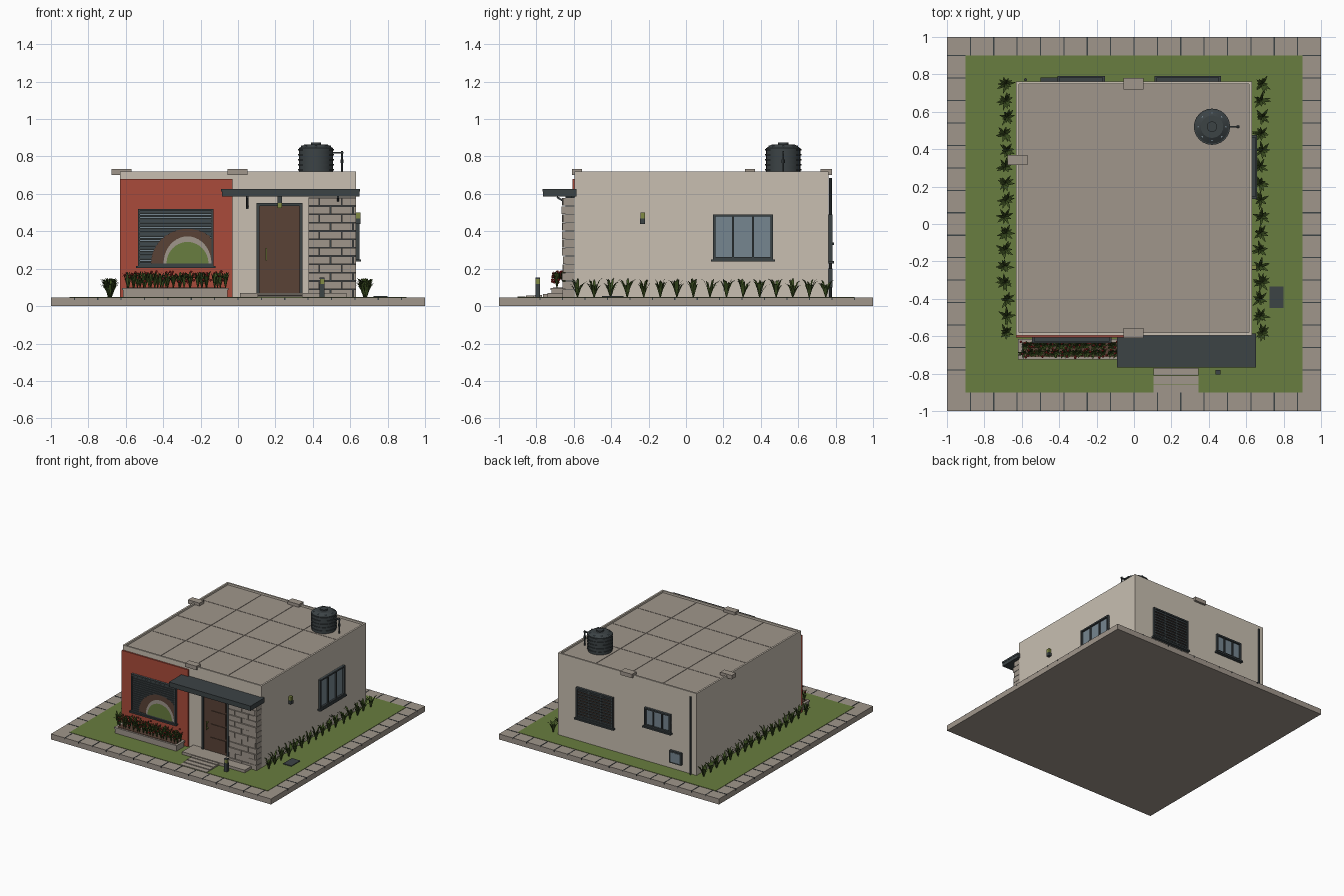
import bpy, bmesh, math, random
from mathutils import Vector, Matrix

random.seed(4)
cube = bpy.data.objects.get("Cube")
if cube:
    bpy.data.objects.remove(cube)


def material(name, r, g, b):
    m = bpy.data.materials.new(name)
    m.use_nodes = True
    m.diffuse_color = (r, g, b, 1)
    m.node_tree.nodes["Principled BSDF"].inputs["Base Color"].default_value = (r, g, b, 1)
    return m


WALL = material("cream plaster", .58, .52, .44)
STONE = material("grey stone", .35, .305, .26)
LAWN = material("lawn green", .14, .205, .05)
RED = material("terracotta", .40, .07, .043)
DARK = material("charcoal metal", .045, .056, .06)
BROWN = material("brown wood", .10, .055, .037)
GLASS = material("blue grey glass", .18, .24, .28)
LEAF = material("leaf green", .045, .08, .015)
LAMP = material("olive lamp", .22, .26, .06)
BLOOM = material("flower red", .38, .03, .025)


def finish(name, bm, *mats):
    mesh = bpy.data.meshes.new(name)
    bm.to_mesh(mesh)
    bm.free()
    for m in mats:
        mesh.materials.append(m)
    ob = bpy.data.objects.new(name, mesh)
    bpy.context.collection.objects.link(ob)
    return ob


def add_box(bm, x0, x1, y0, y1, z0, z1):
    mid = Vector((x0 + x1, y0 + y1, z0 + z1)) / 2
    size = Matrix.Diagonal((abs(x1 - x0), abs(y1 - y0), abs(z1 - z0), 1))
    return bmesh.ops.create_cube(bm, size=1, matrix=Matrix.Translation(mid) @ size)["verts"]


def boxes(name, mat, *specs):
    bm = bmesh.new()
    for s in specs:
        add_box(bm, *s)
    return finish(name, bm, mat)


def cylinder(bm, x, y, z0, z1, r0, r1=None, n=24):
    bmesh.ops.create_cone(bm, cap_ends=True, segments=n, radius1=r0, radius2=r0 if r1 is None else r1,
                          depth=z1 - z0, matrix=Matrix.Translation((x, y, (z0 + z1) / 2)))


# Site: paving ring with joints, lawn
G = .045
boxes("paving_slab", STONE, (-1, 1, -1, 1, 0, G))
boxes("lawn", LAWN, (-.9, .9, -.9, .9, G - .01, G + .003))
joints = []
for i in range(1, 16):
    p = -1 + i * .125
    q = -.9 + i * .12
    for s in (-1, 1):
        joints.append((p - .003, p + .003, s * .9, s * 1.001, G - .012, G + .002))
        joints.append((s * .9, s * 1.001, q - .003, q + .003, G - .012, G + .002))
boxes("paving_joints", DARK, *joints)

# House shell with a sunken roof deck inside the parapet
bm = bmesh.new()
add_box(bm, -.63, .63, -.595, .762, G, .72)
top = max(bm.faces, key=lambda f: f.calc_center_median().z)
bmesh.ops.inset_region(bm, faces=[top], thickness=.02)
deck = bmesh.ops.extrude_face_region(bm, geom=[top])["geom"]
bmesh.ops.translate(bm, vec=(0, 0, -.015), verts=[v for v in deck if isinstance(v, bmesh.types.BMVert)])
bmesh.ops.delete(bm, geom=[top], context='FACES_ONLY')
for f in deck:
    if isinstance(f, bmesh.types.BMFace):
        f.material_index = 1
finish("house_walls", bm, WALL, STONE)
tiles = []
for i in range(4):
    for j in range(4):
        x, y = -.61 + i * .305, -.575 + j * .33
        tiles.append((x + .002, x + .303, y + .002, y + .328, .70, .708))
boxes("roof_tiles", STONE, *tiles)
boxes("roof_spouts", STONE, (-.055, .05, -.61, -.555, .70, .732),
      (-.055, .05, .72, .78, .70, .732), (-.675, -.57, .315, .37, .70, .732))
boxes("accent_wall", RED, (-.632, -.03, -.607, -.59, G, .68))


# Windows: u runs along the wall, d outwards from it
def on_wall(side, u0, u1, d0, d1, z0, z1):
    if side == "front":
        return (u0, u1, -.607 - d1, -.607 - d0, z0, z1)
    if side == "back":
        return (u0, u1, .762 + d0, .762 + d1, z0, z1)
    return (.63 + d0, .63 + d1, u0, u1, z0, z1)


def window(name, side, u0, u1, z0, z1, panes, slats=0, pane_mat=GLASS):
    t = .012
    bars = [(u0, u0 + t, 0, .02, z0, z1), (u1 - t, u1, 0, .02, z0, z1),
            (u0, u1, 0, .02, z1 - t, z1), (u0, u1, 0, .02, z0, z0 + t),
            (u0 - .01, u1 + .01, 0, .028, z0 - .012, z0)]
    for i in range(1, panes):
        u = u0 + (u1 - u0) * i / panes
        bars.append((u - .005, u + .005, 0, .016, z0, z1))
    for i in range(slats):
        z = z0 + t + (z1 - z0 - 2 * t) * (i + .5) / slats
        bars.append((u0, u1, .009, .017, z - .0065, z + .0065))
    boxes(name + "_frame", DARK, *[on_wall(side, *b) for b in bars])
    boxes(name + "_panes", pane_mat, on_wall(side, u0, u1, 0, .005, z0, z1))


window("front_window", "front", -.535, -.13, .215, .52, 1, 16, GLASS)
window("side_window", "right", .145, .465, .25, .49, 3)
window("back_window", "back", .12, .455, .24, .49, 3, 10, BROWN)
window("back_small_window", "back", -.40, -.165, .34, .49, 3)


# Arched inlay in the front window, three nested half discs
def half_disc(name, mat, r, rz, y):
    bm = bmesh.new()
    pts = [(min(-.27 + r * math.cos(a), -.142), y, .228 + rz * math.sin(a))
           for a in (math.pi * i / 20 for i in range(21))]
    bm.faces.new([bm.verts.new(p) for p in pts])
    finish(name, bm, mat)


half_disc("arch_surround", BROWN, .195, .185, -.6255)
half_disc("arch_ring", STONE, .128, .145, -.6275)
half_disc("arch_garden", LAWN, .112, .115, -.6295)

# Door
boxes("door_frame", DARK, (.10, .115, -.618, -.59, .07, .55), (.33, .345, -.618, -.59, .07, .55),
      (.10, .345, -.618, -.59, .535, .55))
boxes("door_leaf", BROWN, (.11, .335, -.608, -.59, .07, .54))
boxes("door_panels", BROWN, *[(.18, .315, -.613, -.60, .09 + i * .11, .185 + i * .11) for i in range(4)])
boxes("door_handle", LAMP, (.148, .156, -.63, -.622, .245, .31),
      (.148, .156, -.63, -.60, .25, .258), (.148, .156, -.63, -.60, .297, .305))

# Porch, steps and canopy
boxes("porch", STONE, (.01, .58, -.74, -.59, G, .07))
boxes("front_path", STONE, *[(.105, .345, -.90 + i * .045, -.859 + i * .045, G, .052 + i * .004) for i in range(4)])
boxes("canopy", DARK, (-.085, .65, -.765, -.585, .585, .612), (-.09, .652, -.768, -.585, .612, .626))
bm = bmesh.new()
for x in (.05, .535):
    add_box(bm, x - .006, x + .006, -.612, -.59, .52, .585)
    strut = add_box(bm, x - .005, x + .005, -.10, 0, -.005, .005)
    place = Matrix.Translation((x, -.605, .53)) @ Matrix.Rotation(math.radians(-32), 4, 'X') @ Matrix.Translation((-x, 0, 0))
    bmesh.ops.transform(bm, matrix=place, verts=strut)
finish("canopy_brackets", bm, DARK)

# Stone cladding: staggered courses over a dark backing
boxes("cladding_backing", DARK, (.378, .628, -.645, -.59, G, .58))
bricks = []
rows, h = 12, (.58 - G) / 12
for r in range(rows):
    x = .375 - (r % 2) * .06
    while x < .62:
        a, b = max(x, .375), min(x + .12, .632)
        if b - a > .015:
            bricks.append((a + .002, b - .002, -.655 - random.uniform(0, .01), -.59,
                           G + r * h + .002, G + (r + 1) * h - .002))
        x += .12
boxes("cladding_stones", STONE, *bricks)

# Planter
boxes("planter", STONE, (-.615, -.055, -.72, -.62, G, .085), (-.62, -.05, -.725, -.615, .085, .097))
boxes("planter_soil", BROWN, (-.60, -.07, -.71, -.63, .09, .10))


# Plants: each clump is a ring of arching blades
def clump(bm, x, y, z, height, reach, width, n):
    spin = random.random() * math.tau
    for i in range(n):
        a = spin + math.tau * i / n + random.uniform(-.3, .3)
        out, side = Vector((math.cos(a), math.sin(a), 0)), Vector((-math.sin(a), math.cos(a), 0))
        hh, rr = height * random.uniform(.65, 1.05), reach * random.uniform(.5, 1.05)
        prev = None
        for t, w, up in ((0, .4, 0), (.3, 1, .55), (.65, .8, .9), (1, .08, 1)):
            c = Vector((x, y, z)) + out * rr * t + Vector((0, 0, hh * up))
            pair = [bm.verts.new(c + side * width * w * s) for s in (-1, 1)]
            if prev:
                bm.faces.new((prev[0], prev[1], pair[1], pair[0]))
            prev = pair


for name, x in (("left_border_plants", .68), ("right_border_plants", -.685)):
    bm = bmesh.new()
    for i in range(16):
        clump(bm, x + random.uniform(-.008, .008), -.58 + i * .0885, G, .10, .052, .0075, 11)
    finish(name, bm, LEAF)

bm, flowers = bmesh.new(), bmesh.new()
for i in range(18):
    x = -.59 + i * .0305
    for y in (-.69, -.65):
        clump(bm, x + random.uniform(-.01, .01), y, .097, .085, .032, .006, 8)
        for k in range(2):
            spot = (x + random.uniform(-.015, .015), y + random.uniform(-.025, .02), random.uniform(.125, .185))
            bmesh.ops.create_icosphere(flowers, subdivisions=1, radius=.0075, matrix=Matrix.Translation(spot))
finish("planter_plants", bm, LEAF)
finish("planter_flowers", flowers, BLOOM)

# Water tank with ribs, lid, bolts and outlet pipe
TX, TY = .417, .52
bm = bmesh.new()
cylinder(bm, TX, TY, .705, .845, .092)
for i in range(5):
    cylinder(bm, TX, TY, .725 + i * .027, .733 + i * .027, .097)
cylinder(bm, TX, TY, .845, .865, .09, .06)
cylinder(bm, TX, TY, .862, .876, .028)
add_box(bm, .50, .565, TY - .005, TY + .005, .815, .825)
cylinder(bm, .556, TY, .705, .83, .005, n=8)
cylinder(bm, .556, TY, .765, .785, .009, n=8)
finish("water_tank", bm, DARK)
bm = bmesh.new()
for i in range(8):
    a = math.tau * i / 8
    cylinder(bm, TX + .075 * math.cos(a), TY + .075 * math.sin(a), .85, .86, .005, n=8)
finish("tank_bolts", bm, GLASS)
for name in ("water_tank", "tank_bolts"):
    ob = bpy.data.objects[name]
    bpy.ops.object.select_all(action='DESELECT')
    ob.select_set(True)
    bpy.context.view_layer.objects.active = ob
    bpy.ops.object.shade_smooth_by_angle(angle=math.radians(30))

# Lamps: dark body with a glowing part
boxes("lamp_bodies", DARK, (.437, .463, -.805, -.78, G, .118), (.437, .463, -.805, -.78, .146, .152),
      (.63, .655, -.245, -.218, .44, .468), (.21, .235, -.645, -.60, .552, .585))
boxes("lamp_lights", LAMP, (.438, .462, -.804, -.781, .118, .146),
      (.63, .654, -.244, -.219, .468, .50), (.211, .234, -.644, -.60, .525, .552))

# Services: drain cover, meter box, downpipe
boxes("drain_cover", DARK, (.725, .80, -.45, -.335, G, .054))
boxes("meter_box", DARK, (-.50, -.395, .76, .782, .10, .20))
boxes("meter_door", GLASS, (-.488, -.407, .78, .784, .112, .188))
bm = bmesh.new()
cylinder(bm, -.58, .772, G, .685, .008, n=10)
finish("downpipe", bm, DARK)
